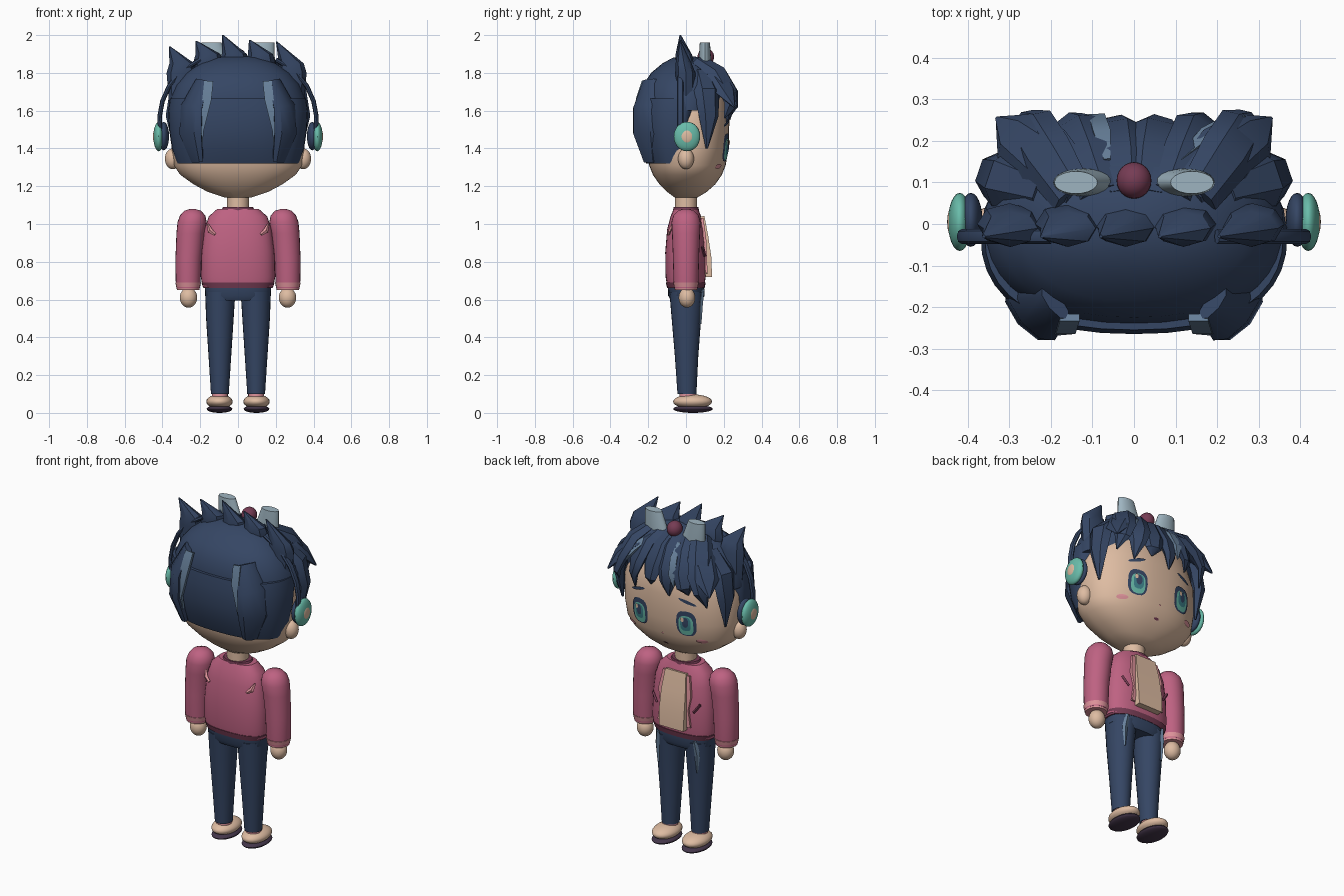
import bpy, bmesh, math
from mathutils import Vector

# Flat colours
def mat(name, rgb):
    m = bpy.data.materials.new(name)
    lin = [(c / 255 / 12.92 if c < 11 else ((c / 255 + 0.055) / 1.055) ** 2.4) for c in rgb]
    m.diffuse_color = (*lin, 1)
    return m

NAVY = mat("navy", (53, 70, 100))
SLATE = mat("slate_blue", (103, 128, 154))
PINK = mat("rose_pink", (190, 98, 130))
SKIN = mat("skin", (222, 188, 162))
TEAL = mat("teal", (105, 188, 170))
MAROON = mat("maroon", (118, 60, 84))
GLASS = mat("pale_grey_blue", (158, 180, 192))
BLUSH = mat("light_pink", (224, 148, 156))
SOLE = mat("dark_plum", (68, 54, 74))
IRIS = mat("deep_teal", (62, 130, 140))


def finish(name, bm, m):
    bmesh.ops.recalc_face_normals(bm, faces=bm.faces)
    me = bpy.data.meshes.new(name)
    bm.to_mesh(me)
    bm.free()
    me.materials.append(m)
    ob = bpy.data.objects.new(name, me)
    bpy.context.collection.objects.link(ob)
    return ob


def skin_rings(name, rings, m):
    """Bridge equal-length loops of points and cap both ends."""
    bm = bmesh.new()
    loops = [[bm.verts.new(p) for p in r] for r in rings]
    n = len(loops[0])
    for a, b in zip(loops, loops[1:]):
        for i in range(n):
            j = (i + 1) % n
            bm.faces.new((a[i], a[j], b[j], b[i]))
    bm.faces.new(loops[0])
    bm.faces.new(loops[-1])
    return finish(name, bm, m)


def power(v, e):
    return math.copysign(abs(v) ** (2 / e), v)


def loft(name, rings, m, n=32, e=2.0):
    """Stack of (cx, cy, z, rx, front_ry, back_ry) rounded sections."""
    out = []
    for cx, cy, z, rx, rf, rb in rings:
        pts = []
        for i in range(n):
            t = math.tau * i / n
            c, s = math.cos(t), math.sin(t)
            pts.append((cx + rx * power(c, e), cy + (rf if s > 0 else rb) * power(s, e), z))
        out.append(pts)
    return skin_rings(name, out, m)


def lock(name, path, m, out=None, n=6, turn=0.0):
    """Tapered strand along (x, y, z, half_width, half_thickness) points."""
    P = [Vector(p[:3]) for p in path]
    rings = []
    for i, p in enumerate(path):
        d = (P[min(i + 1, len(P) - 1)] - P[max(i - 1, 0)]).normalized()
        o = Vector(out) if out else P[i] - Vector((0, 0, 1.5))
        side = d.cross(o).normalized()
        nor = side.cross(d).normalized()
        rings.append([P[i] + side * p[3] * math.cos(math.tau * k / n + turn)
                      + nor * p[4] * math.sin(math.tau * k / n + turn) for k in range(n)])
    return skin_rings(name, rings, m)


def ball(name, loc, size, m, u=24, v=14):
    bm = bmesh.new()
    bmesh.ops.create_uvsphere(bm, u_segments=u, v_segments=v, radius=1)
    bmesh.ops.scale(bm, vec=size, verts=bm.verts)
    bmesh.ops.translate(bm, vec=loc, verts=bm.verts)
    return finish(name, bm, m)


# Head
HEAD = [(1.14, .07, .06, .06), (1.17, .16, .11, .10), (1.21, .235, .155, .14),
        (1.26, .305, .19, .175), (1.31, .34, .21, .195), (1.40, .352, .225, .21),
        (1.55, .35, .23, .21), (1.68, .30, .21, .19), (1.78, .2, .13, .13)]
loft("head", [(0, 0, *r) for r in HEAD], SKIN, 64, 2.3)
loft("neck", [(0, 0, z, .058, .058, .058) for z in (1.04, 1.16)], SKIN, 24)


def face_y(x, z):
    for a, b in zip(HEAD, HEAD[1:]):
        if a[0] <= z <= b[0]:
            t = (z - a[0]) / (b[0] - a[0])
            rx, ry = a[1] + (b[1] - a[1]) * t, a[2] + (b[2] - a[2]) * t
            return ry * max(0, 1 - abs(x / rx) ** 2.3) ** (1 / 2.3)
    return 0


# Painted face details as thin plates hugging the face
def plate(name, cx, cz, rx, rz, lift, m, n=16, e=2.0, tilt=0.0):
    bm = bmesh.new()
    prev = None
    for f in (.02, .5, 1):
        loop = []
        for i in range(n):
            t = math.tau * i / n
            u, w = rx * f * power(math.cos(t), e), rz * f * power(math.sin(t), e)
            x, z = cx + u, cz + w + u * tilt
            loop.append(bm.verts.new((x, face_y(x, z) + lift, z)))
        if prev:
            for i in range(n):
                j = (i + 1) % n
                bm.faces.new((prev[i], prev[j], loop[j], loop[i]))
        else:
            bm.faces.new(loop)
        prev = loop
    return finish(name, bm, m)


for s in (-1, 1):
    plate("eye_outline", s * .15, 1.405, .057, .075, .005, NAVY, e=2.8)
    plate("eye_iris", s * .15, 1.395, .042, .058, .008, TEAL, e=2.8)
    plate("eye_inner", s * .15, 1.405, .030, .042, .011, IRIS, e=2.8)
    plate("eye_pupil", s * .15, 1.415, .018, .030, .013, NAVY)
    plate("eye_glint", s * .15 + .016, 1.432, .010, .014, .015, SKIN)
    plate("eyebrow", s * .16, 1.535, .05, .01, .006, NAVY, tilt=-s * .3)
    plate("cheek_blush", s * .225, 1.305, .03, .013, .006, BLUSH)
    ball("ear", (s * .345, 0, 1.345), (.042, .042, .055), SKIN)
plate("mouth", 0, 1.245, .016, .006, .006, MAROON)
plate("nose", 0, 1.315, .007, .005, .006, BLUSH)

# Hair: crown dome and back shell
loft("hair_crown", [(0, 0, 1.60, .365, .17, .24), (0, 0, 1.66, .36, .2, .24),
                    (0, 0, 1.74, .325, .2, .225), (0, 0, 1.80, .275, .18, .185),
                    (0, 0, 1.85, .2, .14, .125), (0, 0, 1.88, .12, .09, .07),
                    (0, 0, 1.89, .03, .02, .02)], NAVY, 40, 2.3)
loft("hair_back", [(0, -.04, 1.32, .325, .01, .17), (0, -.03, 1.40, .35, .02, .215),
                   (0, -.02, 1.50, .365, .06, .245), (0, -.02, 1.60, .37, .09, .245),
                   (0, -.02, 1.665, .36, .1, .235)], NAVY, 40, 2.4)

for s in (-1, 1):
    # Back locks, their highlights, side locks and flared fringe corners
    lock("back_lock", [(s * .19, -.19, 1.76, .05, .02), (s * .245, -.215, 1.62, .085, .035),
                       (s * .25, -.215, 1.48, .085, .04), (s * .215, -.19, 1.33, .045, .02)], NAVY, n=8)
    lock("back_highlight", [(s * .155, -.225, 1.755, .034, .012), (s * .165, -.255, 1.66, .034, .014),
                            (s * .205, -.26, 1.50, .034, .012), (s * .2, -.215, 1.33, .006, .006)],
         SLATE, out=(0, -1, 0), n=4, turn=math.pi / 4)
    lock("side_lock", [(s * .22, .08, 1.80, .05, .03), (s * .32, .11, 1.70, .07, .04),
                       (s * .345, .12, 1.57, .055, .035), (s * .335, .11, 1.40, .006, .006)], NAVY)
    lock("fringe_corner", [(s * .13, .08, 1.85, .06, .03), (s * .22, .16, 1.78, .085, .035),
                           (s * .285, .21, 1.70, .07, .03), (s * .33, .255, 1.62, .005, .005)], NAVY)
for x, tz in ((-.25, 1.53), (-.15, 1.58), (-.045, 1.55), (.06, 1.59), (.16, 1.54), (.26, 1.56)):
    lock("fringe_lock", [(x * .6, .07, 1.865, .055, .025), (x * .85, .165, 1.80, .07, .035),
                         (x, .225, 1.70, .068, .03), (x * 1.08, .24, 1.63, .045, .022),
                         (x * 1.12, .235 - .12 * abs(x), tz, .004, .004)], NAVY)
for x0, x1 in ((-.065, -.09), (.11, .25)):
    lock("fringe_highlight", [(x0, .15, 1.835, .012, .015), ((x0 + x1) / 2, .215, 1.775, .03, .018),
                              (x1, .255, 1.69, .028, .015), (x1 * 1.05, .25, 1.62, .004, .004)],
         SLATE, out=(0, 1, .5), n=4, turn=math.pi / 4)

# Crest of spikes across the crown
for x, base, tx, tz in ((-.30, 1.62, -.362, 1.94), (-.16, 1.78, -.222, 1.97), (-.02, 1.80, -.08, 2.0),
                        (.12, 1.78, .062, 1.975), (.285, 1.62, .205, 1.965)):
    mid = 1.82 if abs(x) > .2 else 1.87
    loft("crest_spike", [(x * 1.03, 0, base, .055, .045, .05), (x, 0, mid - .02, .078, .05, .055),
                         (x * .99, -.01, mid + .03, .066, .04, .045), (tx, -.03, tz, .004, .004, .004)],
         NAVY, 8)

# Headphones
for s in (-1, 1):
    ball("earphone_pad", (s * .393, .01, 1.465), (.028, .065, .075), NAVY)
    ball("earphone_cup", (s * .42, .005, 1.463), (.028, .07, .078), TEAL)
    ball("earphone_cap", (s * .438, .005, 1.463), (.012, .036, .04), SKIN)
    lock("headband", [(s * x, -.03, z, .018, .012) for x, z in
                      ((.413, 1.50), (.415, 1.57), (.40, 1.65), (.365, 1.73), (.30, 1.81), (.2, 1.87))],
         NAVY, out=(s, 0, .5), n=8)

# Goggles on top of the hair
for s in (-1, 1):
    loft("goggle_lens", [(s * .11, .1, 1.82, .075, .034, .034), (s * .125, .1, 1.87, .07, .033, .033),
                         (s * .14, .1, 1.96, .052, .027, .027)], GLASS, 20)
ball("goggle_bead", (0, .105, 1.885), (.042, .044, .044), MAROON)

# Jacket body, collar and hem
loft("jacket", [(0, 0, .67, .188, .098, .10), (0, 0, .72, .197, .104, .108), (0, 0, .85, .193, .105, .11),
                (0, 0, .97, .178, .098, .10), (0, 0, 1.04, .155, .08, .082), (0, 0, 1.08, .11, .065, .065)],
     PINK, 36, 2.5)
loft("jacket_hem", [(0, 0, z, r, r * .54, r * .55) for z, r in ((.66, .182), (.69, .194))], MAROON, 36, 2.5)
loft("collar", [(0, 0, 1.06, .095, .07, .07), (0, 0, 1.09, .08, .066, .066)], MAROON, 24)
lock("shirt_panel", [(0, .082, 1.04, .095, .022), (0, .103, .93, .11, .022), (0, .117, .82, .115, .025),
                     (0, .12, .72, .11, .025)], SKIN, out=(0, 1, 0), n=4, turn=math.pi / 4)
for s in (-1, 1):
    lock("lapel_strip", [(s * .075, .085, 1.03, .016, .01), (s * .09, .1, .92, .022, .01),
                         (s * .085, .105, .84, .008, .008), (s * .095, .108, .74, .016, .008)],
         BLUSH, out=(0, 1, 0), n=4, turn=math.pi / 4)
    lock("pocket_slash", [(s * .12, .1, .83, .008, .008), (s * .155, .088, .88, .008, .008)],
         MAROON, out=(0, 1, 0), n=4)
    lock("back_mark", [(s * .122, -.092, .945, .008, .007), (s * .148, -.086, .965, .014, .008),
                       (s * .16, -.07, 1.0, .005, .006)], BLUSH, out=(0, -1, 0), n=4)

    # Arms and hands
    loft("sleeve", [(s * a, 0, z, r, r, r) for a, z, r in
                    ((.264, .66, .062), (.264, .70, .066), (.262, .82, .069), (.252, .95, .074),
                     (.243, 1.01, .077), (.24, 1.045, .067), (.24, 1.07, .044), (.24, 1.08, .012))],
         PINK, 24)
    loft("cuff", [(s * .264, 0, z, r, r, r) for z, r in ((.65, .059), (.69, .068))], BLUSH, 24)
    ball("hand", (s * .262, .005, .61), (.046, .044, .053), SKIN)

    # Trousers legs, ankles and shoes
    loft("trouser_leg", [(s * .096, .005, .10, .047, .05, .05), (s * .096, .003, .30, .06, .062, .062),
                         (s * .096, 0, .50, .073, .08, .076), (s * .094, 0, .64, .08, .092, .088)], NAVY, 24)
    lock("trouser_highlight", [(s * .12, .09, .655, .012, .008), (s * .13, .08, .58, .016, .01),
                               (s * .125, .074, .47, .004, .008)], SLATE, out=(s * .3, 1, 0), n=4)
    loft("ankle", [(s * .096, .01, z, .042, .045, .045) for z in (.06, .11)], BLUSH, 20)
    ball("shoe", (s * .098, .035, .06), (.07, .103, .038), SKIN)
    ball("shoe_sole", (s * .098, .037, .021), (.068, .105, .021), SOLE)
loft("trouser_hips", [(0, 0, .595, .155, .085, .08), (0, 0, .62, .174, .098, .094),
                      (0, 0, .675, .176, .096, .096)], NAVY, 32, 2.5)

# Smooth shading with sharp edges kept
for ob in bpy.data.objects:
    ob.select_set(True)
    bpy.context.view_layer.objects.active = ob
bpy.ops.object.shade_smooth_by_angle(angle=math.radians(35))
